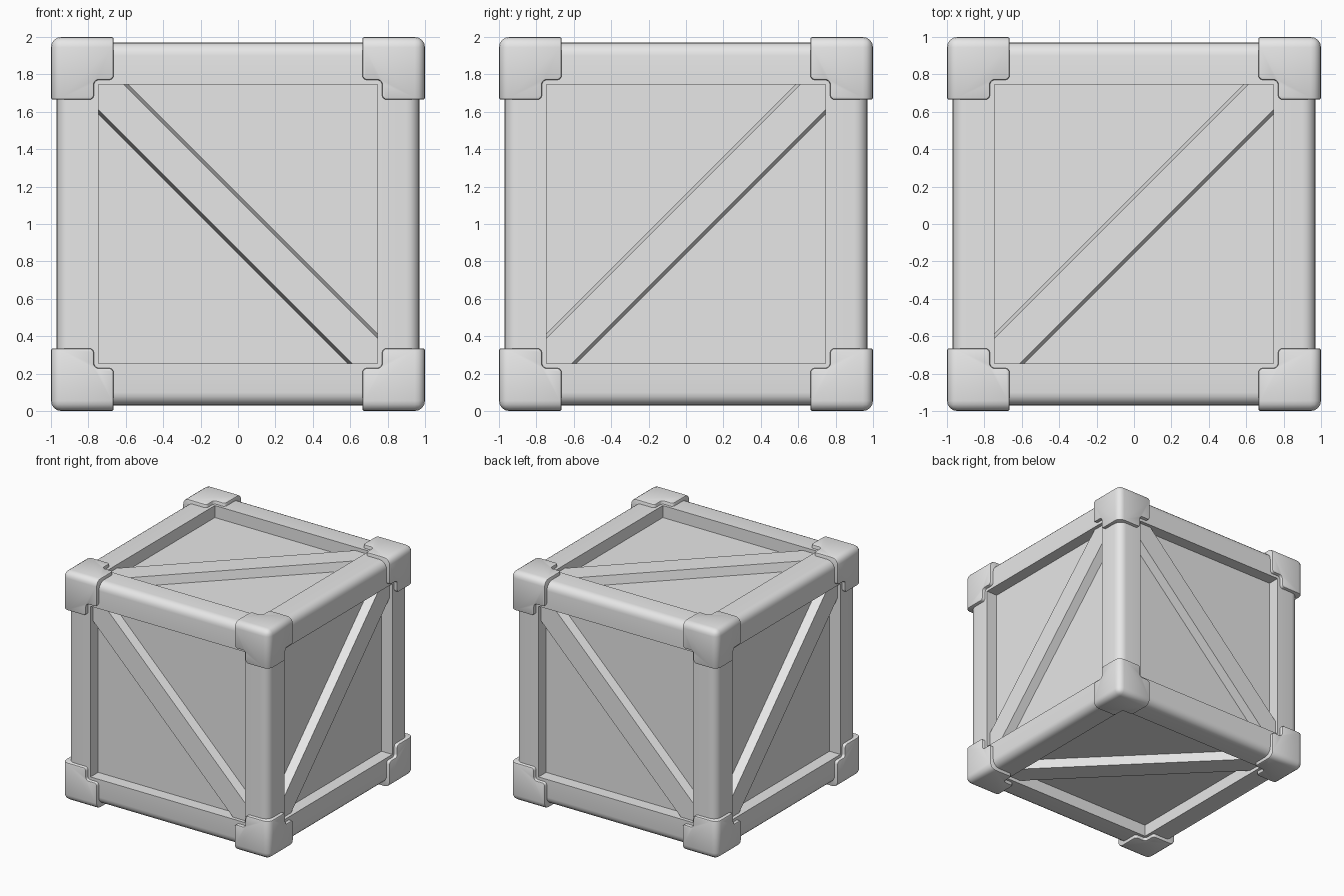
import bpy, bmesh, math
from itertools import product
from mathutils import Matrix, Vector

cube = bpy.data.objects.get("Cube")
if cube:
    bpy.data.objects.remove(cube, do_unlink=True)

grey = bpy.data.materials.new("light_grey")
grey.use_nodes = True
grey.diffuse_color = (0.8, 0.8, 0.8, 1)
grey.node_tree.nodes["Principled BSDF"].inputs["Base Color"].default_value = (0.8, 0.8, 0.8, 1)

CENTRE = Vector((0, 0, 1))
FRAME, INNER, PANEL = 0.97, 0.745, 0.865   # frame face, frame opening, panel face
CAP, CAP_IN, CAP_END = 1.0, 0.77, 0.665    # corner cap: face, notch, end


def finish(bm, name, smooth=False):
    bmesh.ops.recalc_face_normals(bm, faces=bm.faces)
    mesh = bpy.data.meshes.new(name)
    bm.to_mesh(mesh)
    bm.free()
    mesh.materials.append(grey)
    obj = bpy.data.objects.new(name, mesh)
    obj.location = CENTRE
    bpy.context.collection.objects.link(obj)
    if smooth:
        bpy.ops.object.select_all(action='DESELECT')
        obj.select_set(True)
        bpy.context.view_layer.objects.active = obj
        bpy.ops.object.shade_smooth_by_angle(angle=math.radians(40))
    return obj


def box(low, high):
    bm = bmesh.new()
    low, high = Vector(low), Vector(high)
    size = Matrix.Diagonal((high - low).to_4d())
    bmesh.ops.create_cube(bm, size=1, matrix=Matrix.Translation((low + high) / 2) @ size)
    return bm


def shared_planes(edge, limit):
    """Number of outer planes that hold the whole edge."""
    return sum(all(v.co[i] > limit - 0.001 for v in edge.verts) for i in range(3))


def bevel(bm, edges, offset, segments):
    bmesh.ops.bevel(bm, geom=edges, offset=offset, segments=segments, profile=0.5,
                    affect='EDGES', clamp_overlap=False)


# Inner box whose faces are the recessed panels
finish(box([-PANEL] * 3, [PANEL] * 3), "panels")

# Twelve frame bars, rounded on the outer edge
for axis in range(3):
    for signs in product((-1, 1), repeat=2):
        low, high = [INNER] * 3, [FRAME] * 3
        low[axis], high[axis] = -0.8, 0.8
        bm = box(low, high)
        bevel(bm, [e for e in bm.edges if shared_planes(e, FRAME) == 2], 0.07, 5)
        flip = list(signs)
        flip.insert(axis, 1)
        bm.transform(Matrix.Diagonal((*flip, 1)))
        finish(bm, "frame_bar_" + "xyz"[axis], True)

# Eight corner caps, each with three short arms along the bars
for signs in product((-1, 1), repeat=3):
    bm = box([CAP_IN] * 3, [CAP] * 3)
    bm.normal_update()
    arms = [f for f in bm.faces if sum(f.normal) < 0]
    for face in bmesh.ops.extrude_discrete_faces(bm, faces=arms)["faces"]:
        face.normal_update()
        bmesh.ops.translate(bm, verts=face.verts, vec=face.normal * (CAP_IN - CAP_END))
    bmesh.ops.dissolve_limit(bm, angle_limit=0.01, verts=bm.verts, edges=bm.edges)
    # notch corners, outer edges, then the rim
    bevel(bm, [e for e in bm.edges
               if e.calc_length() > 0.2 and shared_planes(e, CAP) == 0], 0.025, 4)
    bevel(bm, [e for e in bm.edges if shared_planes(e, CAP) == 2], 0.055, 4)
    bm.normal_update()
    rim = [e for e in bm.edges if len(e.link_faces) == 2 and e.calc_face_angle() > 1.1
           and all(max(v.co) > 0.95 for v in e.verts)]
    bevel(bm, rim, 0.01, 2)
    bm.transform(Matrix.Diagonal((*signs, 1)))
    finish(bm, "corner_cap", True)

# One diagonal brace on each face: outward normal and run direction
braces = {
    "front": ((0, -1, 0), (1, 0, -1)),
    "back": ((0, 1, 0), (1, 0, 1)),
    "left": ((1, 0, 0), (0, 1, 1)),
    "right": ((-1, 0, 0), (0, 1, -1)),
    "top": ((0, 0, 1), (1, 1, 0)),
    "bottom": ((0, 0, -1), (1, -1, 0)),
}
for side, (normal, run) in braces.items():
    n, d = Vector(normal), Vector(run).normalized()
    bm = box((-1.1, -0.117, PANEL - 0.02), (1.1, 0.117, 0.94))
    for v in bm.verts:
        if v.co.z > PANEL:
            v.co.y *= 0.82
    bm.transform(Matrix((d, n.cross(d), n)).transposed().to_4x4())
    finish(bm, side + "_brace")
